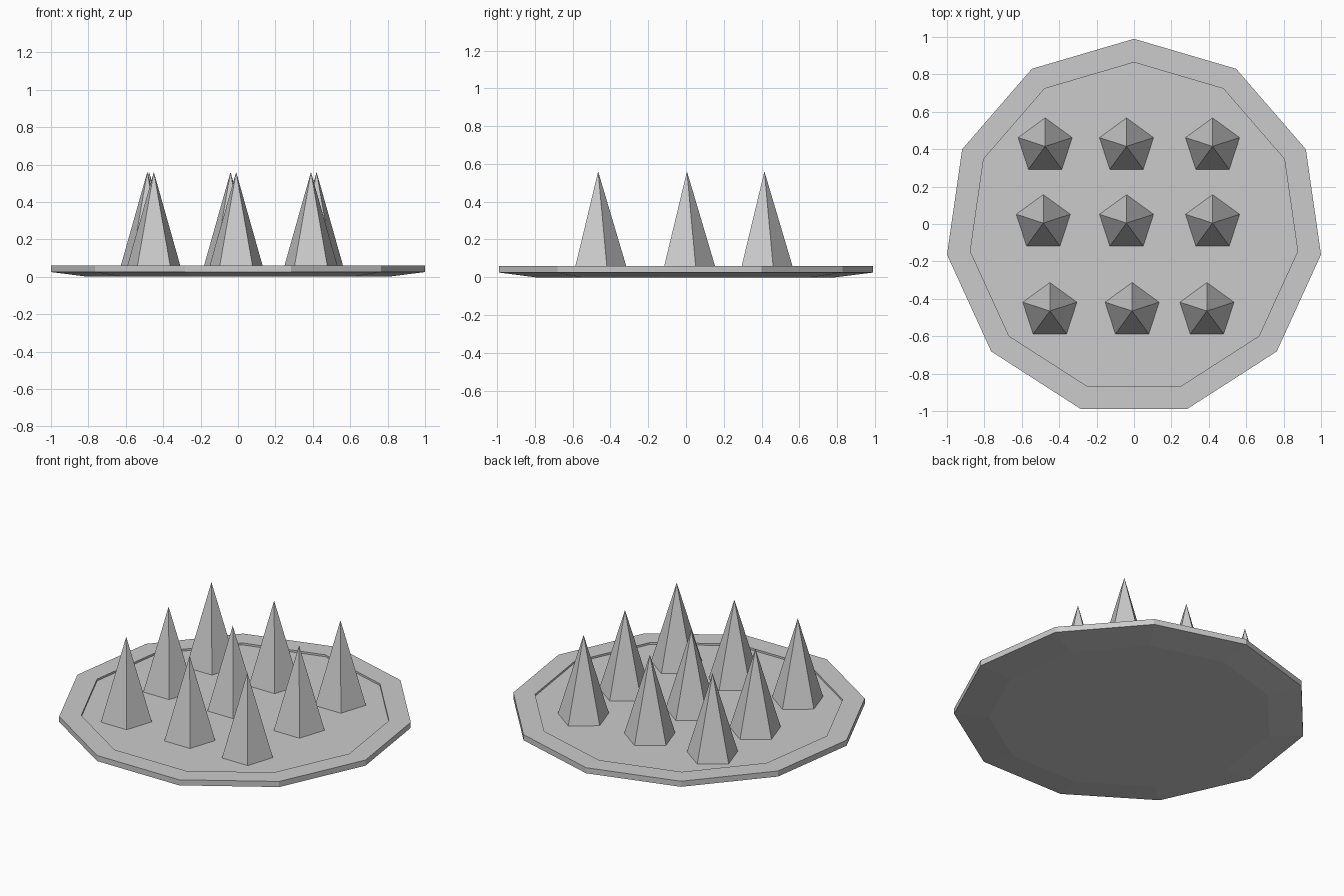
import bpy, bmesh, math

if "Cube" in bpy.data.objects:
    bpy.data.objects.remove(bpy.data.objects["Cube"])

SIDES = 11
CY = -0.02


def ring(bm, radius, z):
    # eleven-sided ring with one corner pointing to the back
    pts = []
    for i in range(SIDES):
        a = math.pi / 2 + 2 * math.pi * i / SIDES
        pts.append(bm.verts.new((radius * math.cos(a), CY + radius * math.sin(a), z)))
    return pts


def make_object(name, bm):
    bmesh.ops.recalc_face_normals(bm, faces=bm.faces)
    mesh = bpy.data.meshes.new(name)
    bm.to_mesh(mesh)
    bm.free()
    obj = bpy.data.objects.new(name, mesh)
    bpy.context.collection.objects.link(obj)
    return obj


# Base plate: sloped underside, upright edge, flat rim and shallow recess
profile = [(0.81, 0.0), (1.01, 0.025), (1.01, 0.06), (0.884, 0.06), (0.884, 0.048)]
bm = bmesh.new()
rings = [ring(bm, r, z) for r, z in profile]
for low, high in zip(rings, rings[1:]):
    for i in range(SIDES):
        j = (i + 1) % SIDES
        bm.faces.new((low[i], low[j], high[j], high[i]))
bm.faces.new(rings[0])
bm.faces.new(rings[-1])
make_object("base_plate", bm)

# Spikes: five-sided cones in three slightly uneven rows
rows = [(0.415, (-0.475, -0.04, 0.42)),
        (0.005, (-0.485, -0.04, 0.42)),
        (-0.465, (-0.45, -0.01, 0.39))]
BASE_Z, TIP_Z, RADIUS = 0.048, 0.56, 0.152
for r, (y, xs) in enumerate(rows):
    for c, x in enumerate(xs):
        bm = bmesh.new()
        tip = bm.verts.new((x, y, TIP_Z))
        foot = []
        for i in range(5):
            a = math.pi / 2 + 2 * math.pi * i / 5
            foot.append(bm.verts.new((x + RADIUS * math.cos(a), y + RADIUS * math.sin(a), BASE_Z)))
        for i in range(5):
            bm.faces.new((foot[i], foot[(i + 1) % 5], tip))
        bm.faces.new(foot)
        make_object(f"spike_{r + 1}_{c + 1}", bm)
